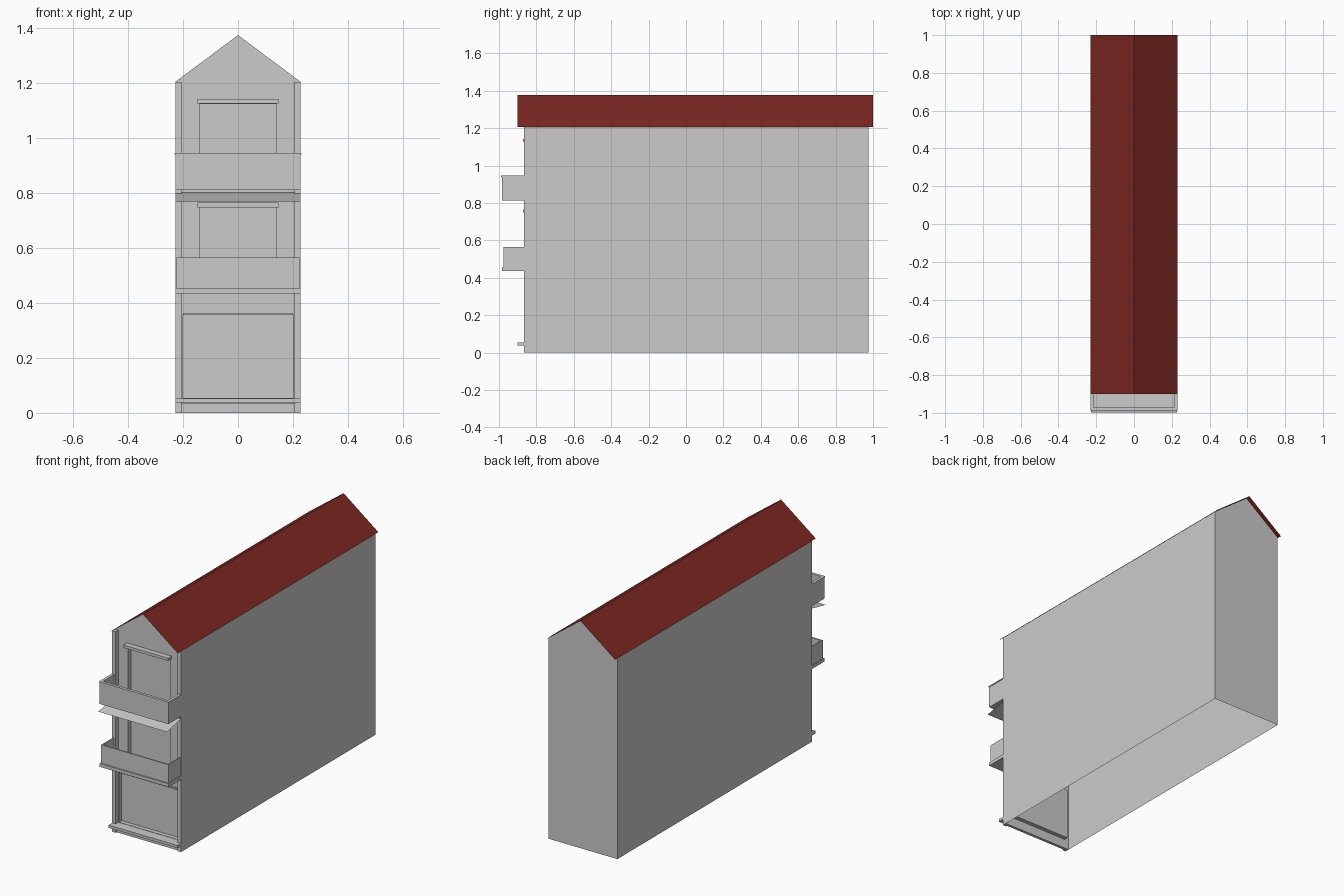
import bpy

if "Cube" in bpy.data.objects:
    bpy.data.objects.remove(bpy.data.objects["Cube"])

W, YF, YB, ZE, ZR = 0.228, -0.865, 0.975, 1.205, 1.375
YW = -0.84      # plane of the recessed facade


def mesh(name, verts, faces):
    me = bpy.data.meshes.new(name)
    me.from_pydata(verts, [], faces)
    me.update()
    ob = bpy.data.objects.new(name, me)
    bpy.context.collection.objects.link(ob)
    return ob


def quads(name, polys):
    verts, faces = [], []
    for p in polys:
        faces.append(list(range(len(verts), len(verts) + len(p))))
        verts += p
    return mesh(name, verts, faces)


def box(name, x0, x1, y0, y1, z0, z1):
    v = [(x, y, z) for z in (z0, z1) for x, y in ((x0, y0), (x1, y0), (x1, y1), (x0, y1))]
    f = [(3, 2, 1, 0), (4, 5, 6, 7), (0, 1, 5, 4), (1, 2, 6, 5), (2, 3, 7, 6), (3, 0, 4, 7)]
    return mesh(name, v, f)


def front_rect(x0, x1, z0, z1, y):
    return [(x0, y, z0), (x1, y, z0), (x1, y, z1), (x0, y, z1)]


# long side walls and back gable, open underneath
quads("side_and_back_walls", [
    [(W, YF, 0), (W, YB, 0), (W, YB, ZE), (W, YF, ZE)],
    [(-W, YB, 0), (-W, YF, 0), (-W, YF, ZE), (-W, YB, ZE)],
    [(W, YB, 0), (-W, YB, 0), (-W, YB, ZE), (0, YB, ZR), (W, YB, ZE)],
])

# facade with three openings: (half width, bottom, top)
openings = [("door", 0.2, 0.055, 0.36), ("lower_window", 0.14, 0.455, 0.748),
            ("upper_window", 0.14, 0.82, 1.125)]
polys, z = [], 0
for _, h, z0, z1 in openings:
    polys.append(front_rect(-W, W, z, z0, YW))
    polys.append(front_rect(-W, -h, z0, z1, YW))
    polys.append(front_rect(h, W, z0, z1, YW))
    z = z1
polys.append([(-W, YW, z), (W, YW, z), (W, YW, ZE), (0, YW, ZR), (-W, YW, ZE)])
quads("facade", polys)

# recessed panels with their reveals
for name, h, z0, z1 in openings:
    a = front_rect(-h, h, z0, z1, YW)
    b = front_rect(-h, h, z0, z1, YW + 0.025)
    quads(name, [b] + [[a[i], a[(i + 1) % 4], b[(i + 1) % 4], b[i]] for i in range(4)])

# corner pilasters
for side, x0, x1 in (("left", -W, -0.205), ("right", 0.205, W)):
    box(side + "_pilaster", x0, x1, YF, YW, 0, ZE)

# ground floor plinth, sill and door head; window lintels
box("plinth", -W, W, -0.857, YW, 0, 0.035)
box("door_sill", -W, W, -0.9, YW, 0.037, 0.053)
box("door_head", -0.2, 0.2, -0.85, YW, 0.357, 0.364)
for name, z in (("lower_lintel", 0.748), ("upper_lintel", 1.126)):
    box(name, -0.148, 0.148, -0.872, YW, z, z + 0.017)


# balcony parapet: front and two sides
def parapet(name, hx, y, t, z0, z1):
    box(name + "_front", -hx, hx, y, y + t, z0, z1)
    box(name + "_left", -hx, -hx + t, y + t, YF, z0, z1)
    box(name + "_right", hx - t, hx, y + t, YF, z0, z1)


box("lower_balcony_slab", -W, W, -0.985, YW, 0.435, 0.455)
parapet("lower_parapet", 0.223, -0.977, 0.008, 0.455, 0.565)
box("upper_balcony_floor", -W, W, -0.985, YW, 0.812, 0.82)
parapet("upper_parapet", W, -0.985, 0.013, 0.82, 0.94)
parapet("upper_rail", 0.231, -0.988, 0.017, 0.94, 0.946)

# thin sloping canopy under the upper balcony
quads("canopy", [[(-W, -0.997, 0.77), (W, -0.997, 0.77), (W, YW, 0.803), (-W, YW, 0.803)]])

# red roof sheets
roof = quads("roof", [
    [(0, -0.9, ZR + 0.002), (s * 0.23, -0.9, ZE), (s * 0.23, 1, ZE), (0, 1, ZR + 0.002)][::s]
    for s in (1, -1)])
red = bpy.data.materials.new("roof_red")
red.diffuse_color = (0.2, 0.02, 0.015, 1)
red.use_nodes = True
red.node_tree.nodes["Principled BSDF"].inputs["Base Color"].default_value = red.diffuse_color
roof.data.materials.append(red)
